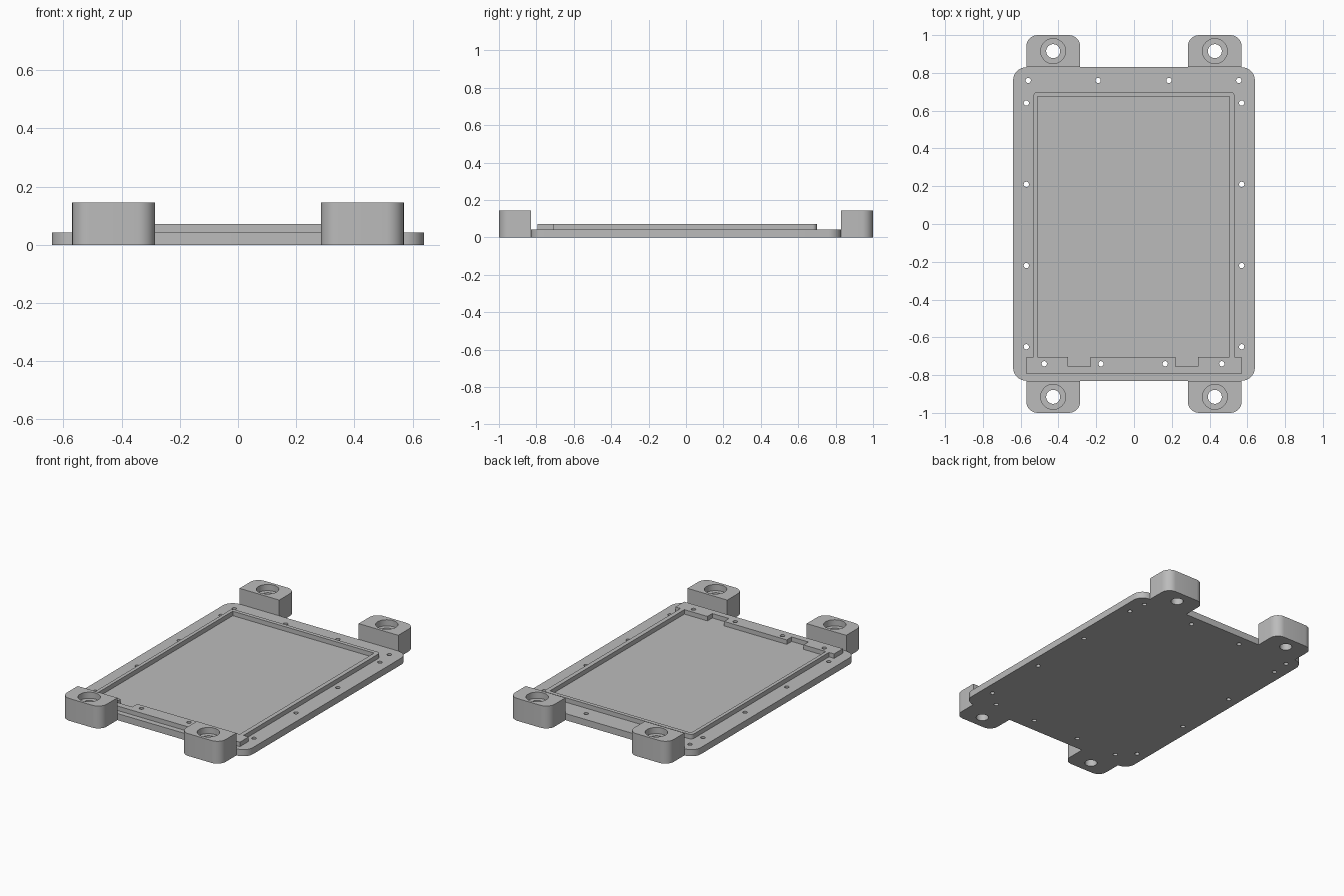
import bpy
import math
from mathutils import Vector

cube = bpy.data.objects.get("Cube")
if cube:
    bpy.data.objects.remove(cube, do_unlink=True)

grey = bpy.data.materials.new("plain grey")
grey.use_nodes = True
GREY = (0.5, 0.5, 0.5, 1)
grey.diffuse_color = GREY
grey.node_tree.nodes["Principled BSDF"].inputs["Base Color"].default_value = GREY


def circle(x, y, r, n=24):
    return [(x + r * math.cos(2 * math.pi * i / n),
             y + r * math.sin(2 * math.pi * i / n)) for i in range(n)]


def rounded(corners, steps=8):
    """Outline from (x, y, corner radius) for right-angled corners."""
    out = []
    for i, (x, y, r) in enumerate(corners):
        p = Vector((x, y))
        if r == 0:
            out.append((x, y))
            continue
        a = (Vector(corners[i - 1][:2]) - p).normalized()
        b = (Vector(corners[(i + 1) % len(corners)][:2]) - p).normalized()
        centre = p + (a + b) * r
        for k in range(steps + 1):
            t = k / steps * math.pi / 2
            out.append(tuple(centre - b * r * math.cos(t) - a * r * math.sin(t)))
    return out


def slab(name, outlines, z0, z1):
    """Extrude a flat outline, with holes, between two heights."""
    curve = bpy.data.curves.new(name, "CURVE")
    curve.dimensions = "2D"
    curve.fill_mode = "BOTH"
    curve.extrude = (z1 - z0) / 2
    for pts in outlines:
        s = curve.splines.new("POLY")
        s.points.add(len(pts) - 1)
        for p, (x, y) in zip(s.points, pts):
            p.co = (x, y, 0, 1)
        s.use_cyclic_u = True
    helper = bpy.data.objects.new(name + "_curve", curve)
    bpy.context.collection.objects.link(helper)
    deps = bpy.context.evaluated_depsgraph_get()
    mesh = bpy.data.meshes.new_from_object(helper.evaluated_get(deps))
    bpy.data.objects.remove(helper, do_unlink=True)
    mesh.name = name
    mesh.materials.clear()
    mesh.materials.append(grey)
    obj = bpy.data.objects.new(name, mesh)
    obj.location.z = (z0 + z1) / 2
    bpy.context.collection.objects.link(obj)
    bpy.ops.object.select_all(action="DESELECT")
    obj.select_set(True)
    bpy.context.view_layer.objects.active = obj
    bpy.ops.object.mode_set(mode="EDIT")
    bpy.ops.mesh.select_all(action="SELECT")
    bpy.ops.mesh.remove_doubles(threshold=0.0001)
    bpy.ops.mesh.normals_make_consistent(inside=False)
    bpy.ops.object.mode_set(mode="OBJECT")
    bpy.ops.object.shade_smooth_by_angle(angle=math.radians(30))
    return obj


PLATE_TOP, RIM_TOP, LUG_TOP, BORE_FLOOR = 0.043, 0.072, 0.145, 0.105
PLATE_Y = 0.83

# Screw holes
front_holes = [circle(x, -0.74, 0.014) for x in (-0.475, -0.175, 0.165, 0.465)]
other_holes = [circle(x, 0.76, 0.014) for x in (-0.56, -0.19, 0.185, 0.555)]
other_holes += [circle(s * 0.57, y, 0.014)
                for s in (-1, 1) for y in (0.64, 0.21, -0.22, -0.65)]

# Base plate
plate = rounded([(-0.64, -PLATE_Y, 0.07), (0.64, -PLATE_Y, 0.07),
                 (0.64, PLATE_Y, 0.07), (-0.64, PLATE_Y, 0.07)])
slab("base_plate", [plate] + front_holes + other_holes, 0, PLATE_TOP)

# Raised rim joined to a notched front bar
rim = rounded([(-0.57, -0.795, 0), (0.57, -0.795, 0), (0.57, -0.705, 0),
               (0.533, -0.705, 0), (0.533, 0.7, 0.024), (-0.533, 0.7, 0.024),
               (-0.533, -0.705, 0), (-0.57, -0.705, 0)])
opening = [(-0.51, 0.675), (-0.51, -0.705)]
for left, right in ((-0.35, -0.23), (0.22, 0.34)):
    opening += [(left, -0.705), (left, -0.755), (right, -0.755), (right, -0.705)]
opening += [(0.505, -0.705), (0.505, 0.675)]
slab("raised_rim", [rim, opening] + front_holes, PLATE_TOP, RIM_TOP)

# Mounting lugs with counterbored holes
for sx, side in ((-1, "right"), (1, "left")):
    for sy, end in ((-1, "front"), (1, "back")):
        body = rounded([(sx * 0.285, sy * PLATE_Y, 0), (sx * 0.57, sy * PLATE_Y, 0),
                        (sx * 0.57, sy, 0.06), (sx * 0.285, sy, 0.06)])
        name = f"{end}_{side}_lug"
        cx, cy = sx * 0.428, sy * 0.915
        slab(name + "_base", [body, circle(cx, cy, 0.037, 40)], 0, BORE_FLOOR)
        slab(name + "_top", [body, circle(cx, cy, 0.066, 40)], BORE_FLOOR, LUG_TOP)
